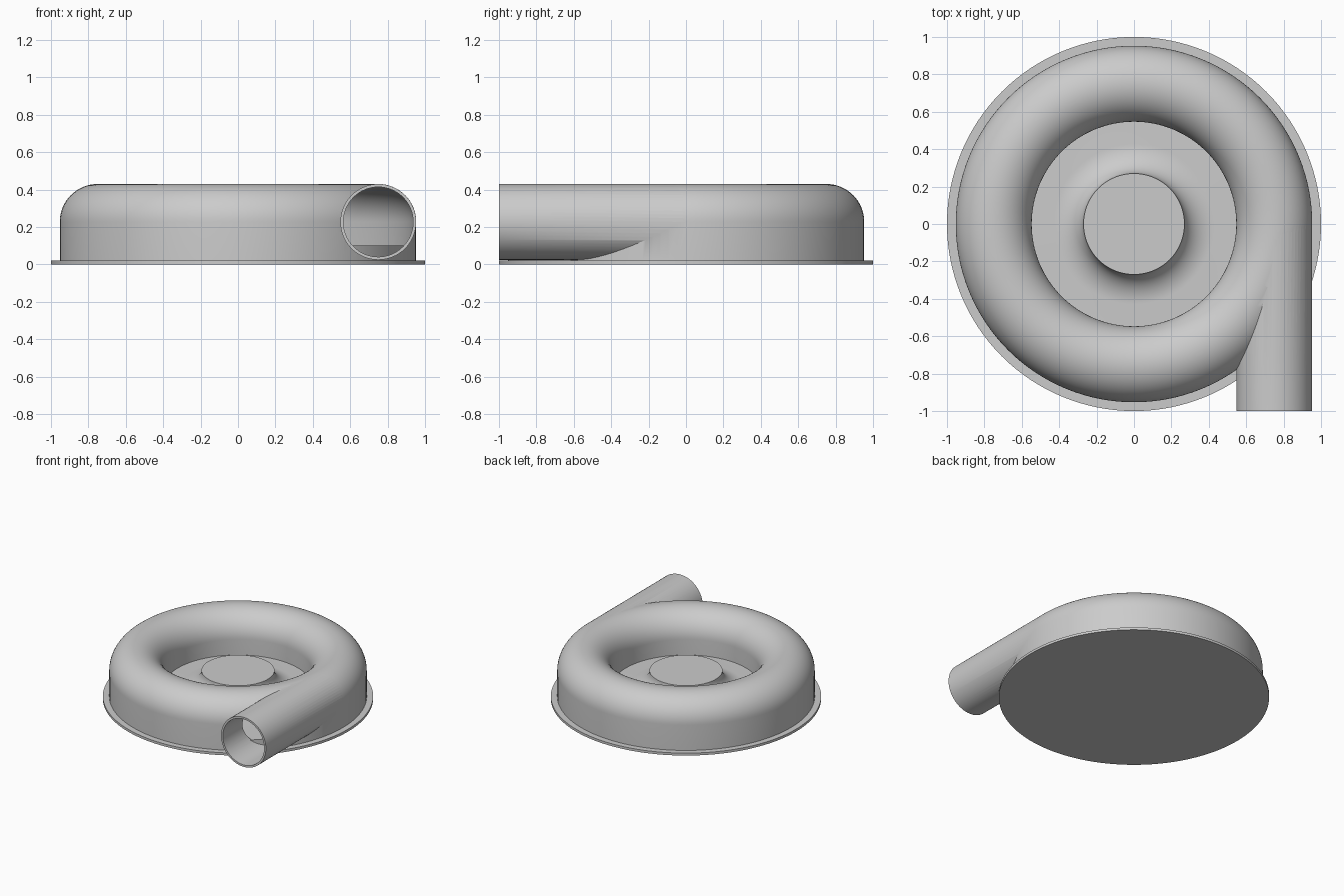
import bpy, bmesh
from math import pi, cos, sin
from mathutils import Matrix

cube = bpy.data.objects.get("Cube")
if cube:
    bpy.data.objects.remove(cube, do_unlink=True)

grey = bpy.data.materials.new("light grey")
grey.use_nodes = True
grey.diffuse_color = (0.6, 0.6, 0.6, 1)
grey.node_tree.nodes["Principled BSDF"].inputs["Base Color"].default_value = (0.6, 0.6, 0.6, 1)

MID = 0.75       # radius of the channel's centre line
AXIS_Z = 0.227   # height of the channel's centre line
SEGMENTS = 128


def finish(name, bm):
    bmesh.ops.recalc_face_normals(bm, faces=bm.faces)
    mesh = bpy.data.meshes.new(name)
    bm.to_mesh(mesh)
    bm.free()
    mesh.materials.append(grey)
    obj = bpy.data.objects.new(name, mesh)
    bpy.context.collection.objects.link(obj)
    return obj


def arc(r, z, rad_r, rad_z, start, end, steps):
    angles = [start + (end - start) * i / steps for i in range(steps + 1)]
    return [(r + rad_r * cos(a), z + rad_z * sin(a)) for a in angles]


def lathe(name, profile, closed=False):
    bm = bmesh.new()
    verts = [bm.verts.new((r, 0, z)) for r, z in profile]
    edges = [bm.edges.new(pair) for pair in zip(verts, verts[1:])]
    if closed:
        edges.append(bm.edges.new((verts[-1], verts[0])))
    bmesh.ops.spin(bm, geom=verts + edges, cent=(0, 0, 0), axis=(0, 0, 1),
                   angle=2 * pi, steps=SEGMENTS)
    bmesh.ops.remove_doubles(bm, verts=bm.verts, dist=1e-5)
    return finish(name, bm)


def channel(name, radius, bottom):
    # Arch section with straight legs, swept in a full circle
    section = [(MID + radius, bottom)] + arc(MID, AXIS_Z, radius, radius, 0, pi, 32)
    return lathe(name, section + [(MID - radius, bottom)], closed=True)


def tube(name, radius, front):
    bm = bmesh.new()
    place = Matrix.Translation((MID, front / 2, AXIS_Z)) @ Matrix.Rotation(pi / 2, 4, 'X')
    bmesh.ops.create_cone(bm, cap_ends=True, segments=64, radius1=radius,
                          radius2=radius, depth=-front, matrix=place)
    return finish(name, bm)


def combine(obj, other, operation):
    mod = obj.modifiers.new("combine", 'BOOLEAN')
    mod.operation, mod.solver, mod.object = operation, 'EXACT', other
    bpy.context.view_layer.objects.active = obj
    bpy.ops.object.modifier_apply(modifier=mod.name)
    bpy.data.objects.remove(other, do_unlink=True)


# Hollow spiral casing with its tangential outlet pipe
casing = channel("casing", 0.203, 0.02)
combine(casing, tube("outlet_pipe", 0.2025, -1), 'UNION')
combine(casing, channel("channel_cutter", 0.187, 0.0), 'DIFFERENCE')
combine(casing, tube("bore_cutter", 0.1865, -1.1), 'DIFFERENCE')

# Raised inner floor flaring up into the central hub
flare = arc(0.43, 0.23, 0.16, 0.13, pi, 1.5 * pi, 16)
floor = lathe("floor_and_hub", [(0, 0.23)] + flare + [(0.945, 0.1), (0.945, 0.015), (0, 0.015)])

# Thin base flange
base = lathe("base_plate", [(0, 0.02), (1, 0.02), (1, 0), (0, 0)])

bpy.ops.object.select_all(action='DESELECT')
for obj in (casing, floor, base):
    obj.select_set(True)
bpy.context.view_layer.objects.active = casing
bpy.ops.object.shade_smooth_by_angle(angle=pi / 6)
